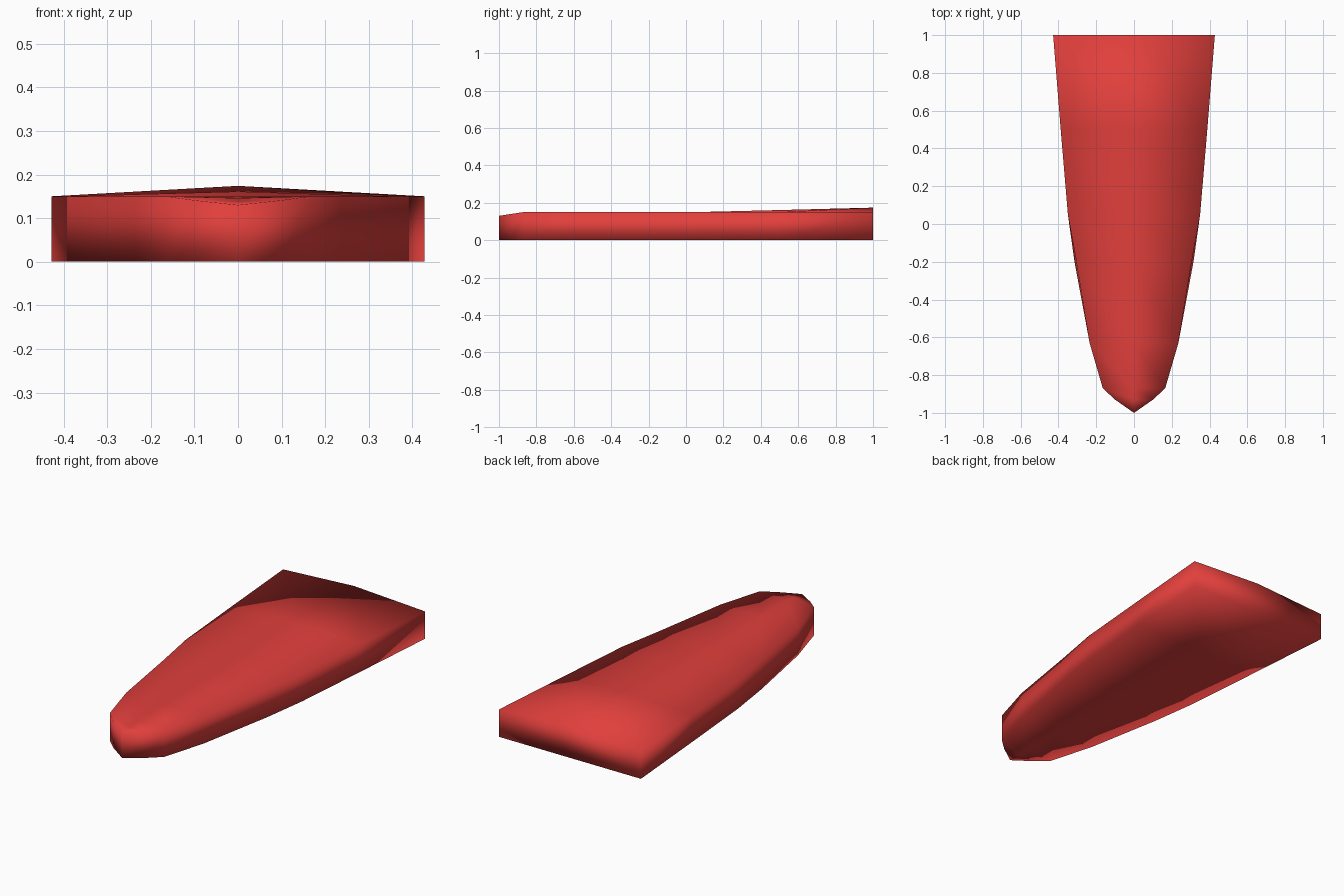
import bpy, bmesh

if "Cube" in bpy.data.objects:
    bpy.data.objects.remove(bpy.data.objects["Cube"])

# Stations from bow to stern: y, lower half-width, upper half-width, rim height, centre height
STATIONS = [
    (-1.00, 0.000, 0.000, 0.130, 0.130),
    (-0.93, 0.100, 0.100, 0.141, 0.138),
    (-0.87, 0.165, 0.165, 0.150, 0.146),
    (-0.63, 0.235, 0.235, 0.150, 0.147),
    (-0.20, 0.315, 0.305, 0.150, 0.149),
    (0.05, 0.350, 0.350, 0.150, 0.150),
    (0.50, 0.388, 0.388, 0.150, 0.161),
    (1.00, 0.428, 0.428, 0.150, 0.174),
]

bm = bmesh.new()


def section(y, low, high, rim, mid):
    """Closed section: bottom left, middle, right, then deck right, middle, left."""
    pts = [(-low, 0), (0, 0), (low, 0), (high, rim), (0, mid), (-high, rim)]
    return [bm.verts.new((x, y, z)) for x, z in pts]


# Hull skin: sides, flat bottom and two-sloped deck
rings = [section(*s) for s in STATIONS]
for a, b in zip(rings, rings[1:]):
    for i in range(6):
        j = (i + 1) % 6
        bm.faces.new((a[i], a[j], b[j], b[i]))

# Flat stern
s = rings[-1]
bm.faces.new((s[0], s[1], s[4], s[5]))
bm.faces.new((s[1], s[2], s[3], s[4]))

# Close the bow to a vertical edge
bmesh.ops.remove_doubles(bm, verts=bm.verts, dist=0.0005)
bmesh.ops.recalc_face_normals(bm, faces=bm.faces)
for f in bm.faces:
    f.smooth = True

mesh = bpy.data.meshes.new("hull")
bm.to_mesh(mesh)
bm.free()
hull = bpy.data.objects.new("hull", mesh)
bpy.context.collection.objects.link(hull)

red = bpy.data.materials.new("red")
red.diffuse_color = (0.75, 0.05, 0.045, 1)
red.use_nodes = True
red.node_tree.nodes["Principled BSDF"].inputs["Base Color"].default_value = red.diffuse_color
mesh.materials.append(red)
